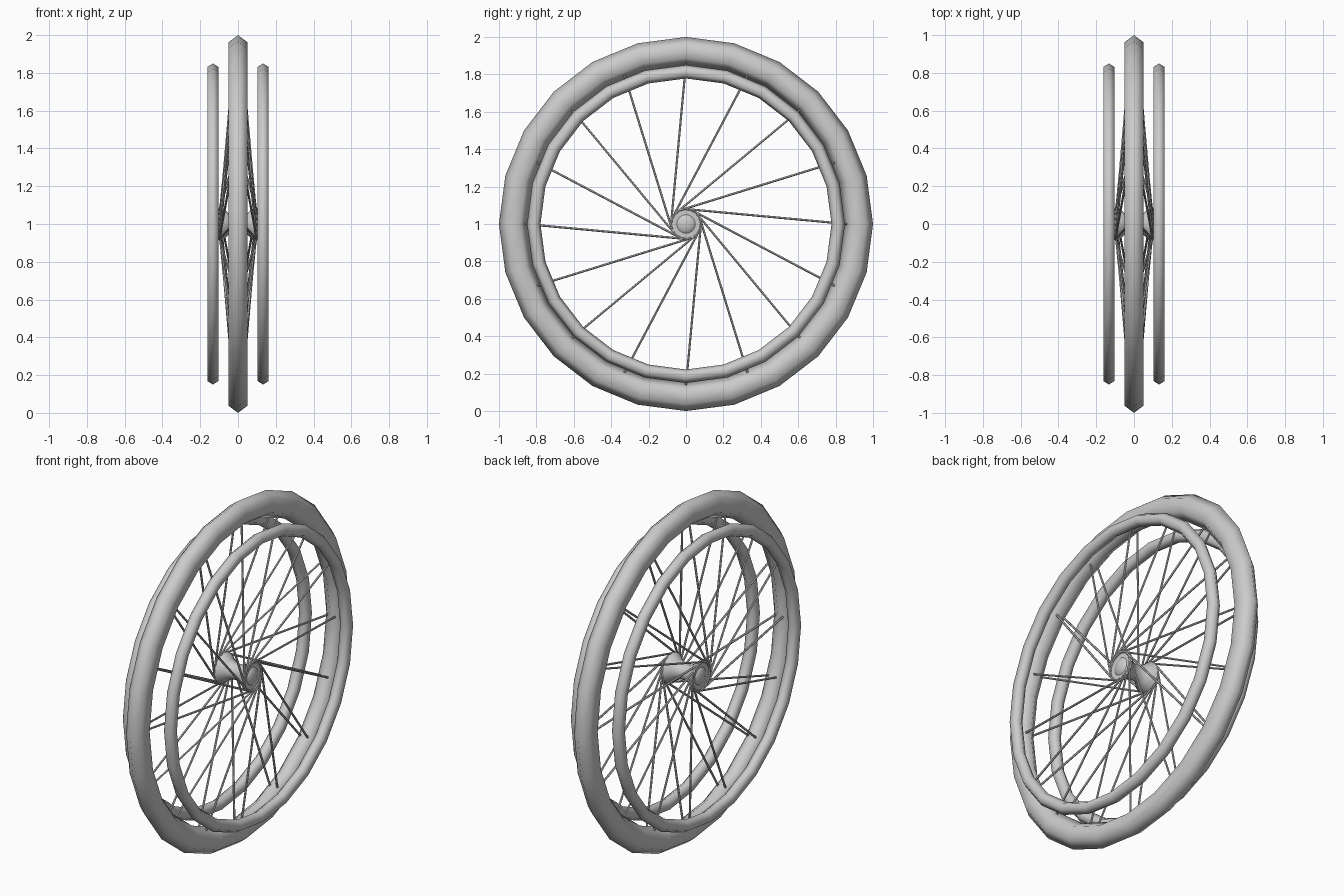
import bpy
import bmesh
from math import sin, cos, pi, radians
from mathutils import Vector

if "Cube" in bpy.data.objects:
    bpy.data.objects.remove(bpy.data.objects["Cube"])

CENTRE_Z = 1.0


def lathe(name, profile, segments, closed=True, smooth=60):
    """Spin (x, radius) points around the wheel axle."""
    bm = bmesh.new()
    rings = []
    for i in range(segments):
        a = 2 * pi * i / segments
        rings.append([bm.verts.new((x, r * sin(a), CENTRE_Z + r * cos(a)))
                      for x, r in profile])
    n = len(profile)
    for i in range(segments):
        r0, r1 = rings[i], rings[(i + 1) % segments]
        for j in range(n if closed else n - 1):
            k = (j + 1) % n
            bm.faces.new((r0[j], r0[k], r1[k], r1[j]))
    bmesh.ops.remove_doubles(bm, verts=bm.verts, dist=1e-5)
    bmesh.ops.recalc_face_normals(bm, faces=bm.faces)
    return finish(bm, name, smooth)


def finish(bm, name, smooth):
    mesh = bpy.data.meshes.new(name)
    bm.to_mesh(mesh)
    bm.free()
    obj = bpy.data.objects.new(name, mesh)
    bpy.context.collection.objects.link(obj)
    bpy.ops.object.select_all(action='DESELECT')
    obj.select_set(True)
    bpy.context.view_layer.objects.active = obj
    bpy.ops.object.shade_smooth_by_angle(angle=radians(smooth))
    return obj


def hexagon(x, radius, half_width, half_height):
    """Six-sided section with points facing in and out."""
    return [(x + half_width * sin(k * pi / 3) / sin(pi / 3),
             radius + half_height * cos(k * pi / 3)) for k in range(6)]


def add_rod(bm, start, end, radius, sides=6):
    axis = (end - start).normalized()
    u = axis.orthogonal().normalized()
    v = axis.cross(u)
    ends = [[bm.verts.new(p + radius * (u * cos(2 * pi * k / sides) + v * sin(2 * pi * k / sides)))
             for k in range(sides)] for p in (start, end)]
    for k in range(sides):
        j = (k + 1) % sides
        bm.faces.new((ends[0][k], ends[0][j], ends[1][j], ends[1][k]))
    bm.faces.new(ends[0][::-1])
    bm.faces.new(ends[1])


# Tyre
lathe("tyre", hexagon(0, 0.925, 0.05, 0.075), 24, smooth=75)

# Push rims and spokes, one set per side
for side, label in ((1, "right"), (-1, "left")):
    lathe("push_rim_" + label, hexagon(side * 0.133, 0.814, 0.029, 0.036), 24, smooth=75)
    bm = bmesh.new()
    for i in range(16):
        a = 2 * pi * i / 16
        tip = Vector((side * 0.024, 0.86 * cos(a), CENTRE_Z + 0.86 * sin(a)))
        b = a + pi / 2
        root = Vector((side * 0.098, 0.08 * cos(b), CENTRE_Z + 0.08 * sin(b)))
        add_rod(bm, root, tip, 0.006)
    finish(bm, "spokes_" + label, 40)

# Hub: spool with flared flanges and domed ends
half = [(0.108, 0), (0.105, 0.025), (0.096, 0.046), (0.092, 0.05), (0.092, 0.088),
        (0.084, 0.088), (0.05, 0.058), (0.02, 0.045)]
lathe("hub", half + [(-x, r) for x, r in reversed(half)], 16, closed=False, smooth=45)
